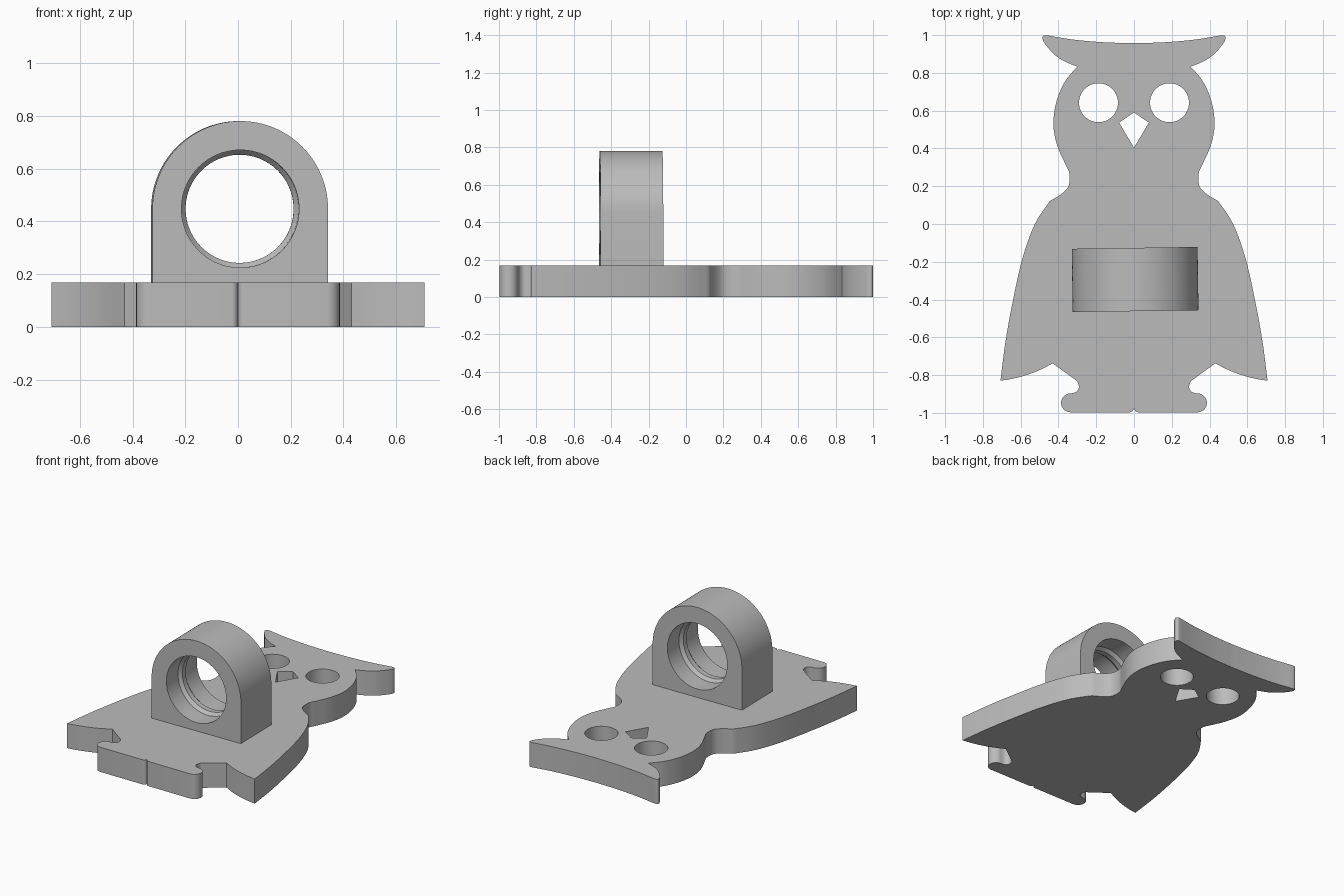
import bpy, bmesh
from math import sin, cos, pi, radians

cube = bpy.data.objects.get("Cube")
if cube:
    bpy.data.objects.remove(cube, do_unlink=True)

grey = bpy.data.materials.new("plain grey")
grey.use_nodes = True
COLOUR = (0.5, 0.5, 0.5, 1)
grey.diffuse_color = COLOUR
grey.node_tree.nodes["Principled BSDF"].inputs["Base Color"].default_value = COLOUR


def smooth_run(pts, steps=5):
    """Catmull-Rom curve through the points, sharp at both ends."""
    p = [pts[0]] + pts + [pts[-1]]
    out = []
    for a, b, c, d in zip(p, p[1:], p[2:], p[3:]):
        for i in range(steps):
            t = i / steps
            out.append(tuple(
                0.5 * (2 * q + (r - o) * t + (2 * o - 5 * q + 4 * r - s) * t * t
                       + (3 * q - o - 3 * r + s) * t ** 3)
                for o, q, r, s in zip(a, b, c, d)))
    return out + [pts[-1]]


def arc(cx, cy, r, start, end, n):
    angles = [radians(start + (end - start) * i / n) for i in range(n + 1)]
    return [(cx + r * cos(a), cy + r * sin(a)) for a in angles]


def circle(cx, cy, r, n=64):
    return arc(cx, cy, r, 0, 360, n)[:-1]


def finish(obj):
    obj.data.materials.clear()
    obj.data.materials.append(grey)
    bpy.ops.object.select_all(action='DESELECT')
    obj.select_set(True)
    bpy.context.view_layer.objects.active = obj
    bpy.ops.object.shade_smooth_by_angle(angle=radians(25))


def plate(name, loops, depth):
    """Filled outline (later loops are holes), extruded about local z = 0."""
    curve = bpy.data.curves.new(name, 'CURVE')
    curve.dimensions = '2D'
    curve.fill_mode = 'BOTH'
    curve.extrude = depth / 2
    for loop in loops:
        spline = curve.splines.new('POLY')
        spline.points.add(len(loop) - 1)
        for point, (x, y) in zip(spline.points, loop):
            point.co = (x, y, 0, 1)
        spline.use_cyclic_u = True
    obj = bpy.data.objects.new(name, curve)
    bpy.context.collection.objects.link(obj)
    bpy.ops.object.select_all(action='DESELECT')
    obj.select_set(True)
    bpy.context.view_layer.objects.active = obj
    bpy.ops.object.convert(target='MESH')
    obj = bpy.context.view_layer.objects.active
    bm = bmesh.new()
    bm.from_mesh(obj.data)
    bmesh.ops.remove_doubles(bm, verts=bm.verts, dist=0.0005)
    bmesh.ops.recalc_face_normals(bm, faces=bm.faces)
    bm.to_mesh(obj.data)
    bm.free()
    finish(obj)
    return obj


# Owl outline, left half from the brow down to the feet
brow = smooth_run([(0, 0.957), (0.16, 0.962), (0.32, 0.976), (0.455, 0.998)])
tip = smooth_run([(0.455, 0.998), (0.478, 0.998), (0.485, 0.982), (0.468, 0.95),
                  (0.425, 0.9), (0.37, 0.862), (0.3, 0.833)])
head = smooth_run([(0.3, 0.833), (0.365, 0.755), (0.41, 0.65), (0.427, 0.53),
                   (0.408, 0.42), (0.365, 0.32), (0.343, 0.27), (0.345, 0.205),
                   (0.38, 0.162), (0.445, 0.122)])
wing = smooth_run([(0.445, 0.122), (0.525, 0), (0.59, -0.18), (0.64, -0.4),
                   (0.68, -0.62), (0.707, -0.83)])
hem = smooth_run([(0.707, -0.83), (0.62, -0.814), (0.52, -0.782), (0.43, -0.738)])
ankle = smooth_run([(0.43, -0.738), (0.3, -0.833)], 1) + smooth_run(
    [(0.296, -0.842), (0.292, -0.868), (0.308, -0.89), (0.335, -0.897)])
foot = arc(0.336, -0.947, 0.05, 90, -90, 16) + arc(0.025, -0.972, 0.025, 270, 190, 6)
half = []
for run in (brow, tip, head, wing, hem, ankle, foot):
    half += run if not half else [p for p in run if p != half[-1]]
outline = half + [(0, -0.972)] + [(-x, y) for x, y in reversed(half[1:])]

# Flat body with eye and beak openings
HEIGHT = 0.168
eyes = [circle(s * 0.188, 0.642, 0.103) for s in (-1, 1)]
beak = [(0, 0.59), (0.079, 0.537), (0, 0.404), (-0.079, 0.537)]
body = plate("owl_body", [outline, *eyes, beak], HEIGHT)
body.location.z = HEIGHT / 2

# Upright arched loop, turned very slightly
AXIS_Z, BORE, WIDTH = 0.448, 0.223, 0.333
foot_z = HEIGHT - 0.008 - AXIS_Z
arch = arc(0, 0, WIDTH, 0, 180, 64) + [(-WIDTH, foot_z), (WIDTH, foot_z)]
loop = plate("ring_loop", [arch, circle(0, 0, BORE, 96)], 0.335)

# Chamfered ridge around the middle of the bore
profile = [(BORE + 0.01, -0.04), (BORE, -0.04), (0.205, -0.018),
           (0.205, 0.018), (BORE, 0.04), (BORE + 0.01, 0.04)]
N = 96
bm = bmesh.new()
rings = [[bm.verts.new((r * cos(2 * pi * i / N), r * sin(2 * pi * i / N), z))
          for r, z in profile] for i in range(N)]
for i in range(N):
    a, b = rings[i], rings[(i + 1) % N]
    for j in range(len(profile)):
        k = (j + 1) % len(profile)
        bm.faces.new((a[j], b[j], b[k], a[k]))
bmesh.ops.recalc_face_normals(bm, faces=bm.faces)
mesh = bpy.data.meshes.new("bore_ridge")
bm.to_mesh(mesh)
bm.free()
ridge = bpy.data.objects.new("bore_ridge", mesh)
bpy.context.collection.objects.link(ridge)
finish(ridge)

for part in (loop, ridge):
    part.location = (0.006, -0.294, AXIS_Z)
    part.rotation_euler = (pi / 2, 0, radians(0.85))
